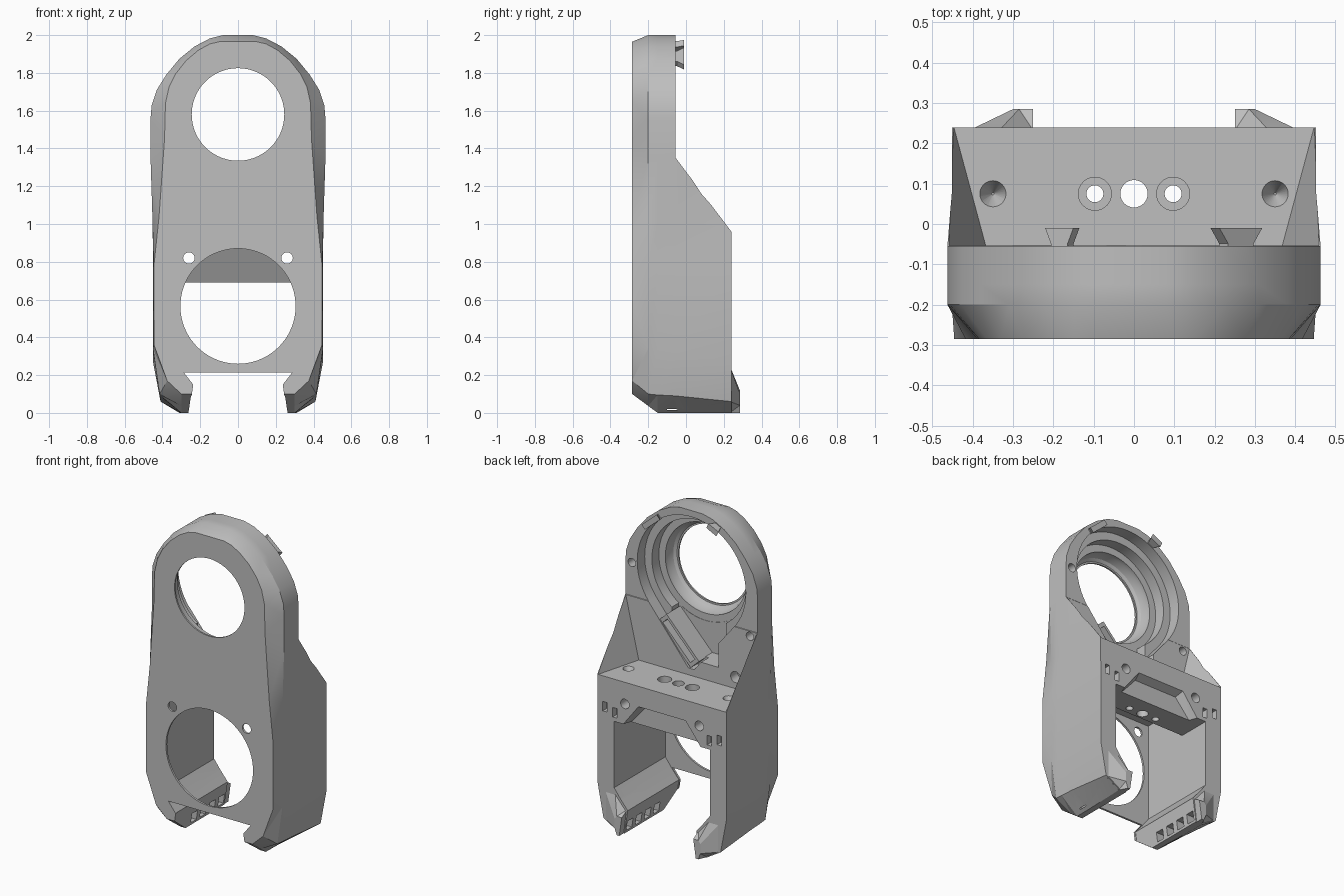
import bpy, bmesh, math
from mathutils import Matrix

cube = bpy.data.objects.get("Cube")
if cube:
    bpy.data.objects.remove(cube, do_unlink=True)

grey = bpy.data.materials.new("plain grey")
grey.use_nodes = True
grey.diffuse_color = (0.52, 0.52, 0.52, 1)
grey.node_tree.nodes["Principled BSDF"].inputs["Base Color"].default_value = grey.diffuse_color


def loft(name, rings, matrix=None):
    """Skin between rings of 3D points with equal counts, closing both ends."""
    bm = bmesh.new()
    rows = [[bm.verts.new(p) for p in ring] for ring in rings]
    n = len(rows[0])
    for a, b in zip(rows, rows[1:]):
        for i in range(n):
            j = (i + 1) % n
            bm.faces.new((a[i], a[j], b[j], b[i]))
    bm.faces.new(rows[0])
    bm.faces.new(rows[-1])
    bm.normal_update()
    bmesh.ops.recalc_face_normals(bm, faces=bm.faces)
    bm.normal_update()
    bmesh.ops.triangulate(bm, faces=bm.faces)
    if matrix:
        bm.transform(matrix)
    if bm.calc_volume(signed=True) < 0:
        bmesh.ops.reverse_faces(bm, faces=bm.faces)
    me = bpy.data.meshes.new(name)
    bm.to_mesh(me)
    bm.free()
    me.materials.append(grey)
    ob = bpy.data.objects.new(name, me)
    bpy.context.collection.objects.link(ob)
    return ob


def ring(y, half):
    """Mirrored xz outline at depth y."""
    return [(x, y, z) for x, z in half] + [(-x, y, z) for x, z in reversed(half)]


def rect(y, x0, x1, z0, z1):
    return [(x0, y, z0), (x1, y, z0), (x1, y, z1), (x0, y, z1)]


def box(name, x0, x1, y0, y1, z0, z1, matrix=None):
    return loft(name, [rect(y0, x0, x1, z0, z1), rect(y1, x0, x1, z0, z1)], matrix)


def disc(name, x, z, steps, n=72):
    """Turned shape along y from (y, radius) steps."""
    ang = [i * math.tau / n for i in range(n)]
    return loft(name, [[(x + r * math.cos(t), y, z + r * math.sin(t)) for t in ang]
                       for y, r in steps])


def post(name, x, y, z0, z1, r0, r1, n=32):
    """Vertical cylinder or cone."""
    ang = [i * math.tau / n for i in range(n)]
    return loft(name, [[(x + r * math.cos(t), y + r * math.sin(t), z) for t in ang]
                       for z, r in ((z0, r0), (z1, r1))])


def volume(me):
    bm = bmesh.new()
    bm.from_mesh(me)
    v = bm.calc_volume(signed=True)
    bm.free()
    return v


def cut(target, cutter):
    """Subtract the cutter, keeping the first solver result with a plausible volume."""
    before, tool = volume(target.data), volume(cutter.data)
    mod = target.modifiers.new("cut", 'BOOLEAN')
    mod.operation = 'DIFFERENCE'
    mod.object = cutter
    for solver in ('MANIFOLD', 'EXACT', 'FLOAT'):
        mod.solver = solver
        bpy.context.view_layer.update()
        deps = bpy.context.evaluated_depsgraph_get()
        me = bpy.data.meshes.new_from_object(target.evaluated_get(deps))
        if -1e-5 < before - volume(me) < tool * 1.02 and len(me.polygons) > 8:
            me.materials.clear()
            me.materials.append(grey)
            target.data = me
            break
    target.modifiers.remove(mod)
    bpy.data.objects.remove(cutter, do_unlink=True)


# Housing: outer shell, narrower at the front
front = [(.1, 1.965), (.15, 1.953), (.21, 1.92), (.275, 1.865), (.33, 1.795), (.365, 1.725),
         (.384, 1.64), (.389, 1.45), (.418, 1.04), (.446, .77), (.446, .6),
         (.445, .36), (.375, .17), (.3, .1)]
crown = [(.08, 2), (.15, 1.982), (.23, 1.94), (.31, 1.875), (.38, 1.79), (.43, 1.71),
         (.457, 1.63), (.463, 1.56), (.463, 1.35)]
sides = [(.452, 1.0), (.45, .77)]
body = loft("housing", [
    ring(-.285, front),
    ring(-.2, crown + sides + [(.45, .34), (.415, .1), (.3, .037)]),
    ring(-.15, crown + sides + [(.45, .33), (.415, .095), (.3, 0)]),
    ring(-.055, crown + sides + [(.45, .32), (.415, .09), (.3, 0)]),
    ring(.24, [(min(x, .451), z) for x, z in crown] + sides + [(.45, .27), (.41, .06), (.31, 0)])])

# Sloping back and the pocket between the knife-edged side webs
slope = [(-.055, 2.1), (-.055, 1.35), (.24, .96), (.3, .88), (.3, 2.1)]
cut(body, loft("slope_cut", [[(x, y, z) for y, z in slope] for x in (-.6, .6)]))
cut(body, loft("web_cut", [ring(-.053, [(.462, 1.36), (.368, .957)]),
                           ring(.3, [(.557, 1.36), (.463, .957)])]))

# Lower chamber with a stepped ceiling, open at the back and bottom
leg = [(.335, .27), (.29, .21), (.24, .15), (.27, -.05)]
ceiling = ((-.272, .885), (-.07, .885), (.03, .69), (.3, .69))
cut(body, loft("chamber_cut", [ring(y, [(.335, top)] + leg) for y, top in ceiling]))
cut(body, loft("foot_gap_cut", [ring(y, [(.288, .215), (.237, .15), (.266, -.05)])
                                for y in (-.3, -.22)]))
cut(body, loft("ceiling_notch", [ring(.19, [(.15, .805), (.26, .68)]),
                                 ring(.245, [(.165, .83), (.28, .68)])]))

# Upper socket: teardrop recess, stepped bore and channel
r, apex = .38, .58
start = math.acos(r / apex)
arc = [-math.pi / 2 + start + i * (math.tau - 2 * start) / 64 for i in range(65)]
drop = [(r * math.cos(a), 1.58 + r * math.sin(a)) for a in arc] + [(-.02, 1.0), (.02, 1.0)]
cut(body, loft("teardrop_cut", [[(x, y, z) for x, z in drop] for y in (-.13, .1)]))
cut(body, disc("bore_step_cut", 0, 1.58, ((-.2, .33), (0, .33))))
channel = [(-.19, 1.06), (.03, 1.06), (.19, 1.23), (.19, 1.5), (-.19, 1.5)]
cut(body, loft("channel_cut", [[(x, y, z) for x, z in channel] for y in (-.198, -.04)]))
cut(body, disc("bore_lip_cut", 0, 1.58, ((-.275, .255), (-.262, .272), (-.225, .285), (-.1, .285))))
cut(body, disc("upper_window_cut", 0, 1.58, ((-.4, .245), (-.1, .245))))
cut(body, disc("lower_window_cut", 0, .565, ((-.4, .305), (-.15, .305))))

# Screw holes, back slots and foot teeth
for s in (-1, 1):
    cut(body, disc("through_hole", s * .26, .82, ((-.4, .03), (.4, .03)), 32))
    for x, z in ((.33, .745), (.4, .765)):
        cut(body, box("back_slot", s * x - .015, s * x + .015, .2, .3, z - .03, z + .03))
    cut(body, post("sink", s * .35, .075, .9, .962, .003, .035))
    cut(body, post("bore", s * .097, .075, .5, 1.1, .021, .021))
    cut(body, post("counterbore", s * .097, .075, .92, 1.0, .041, .041))
    for i in range(4):
        y = -.1 + i * .09
        cut(body, box("tooth_gap", s * .28 - .045, s * .28 + .045, y, y + .055, .015, .075))
cut(body, post("middle_bore", 0, .075, .5, 1.1, .034, .034))
for x, z, r in ((.418, 1.56, .026), (-.41, 1.315, .026), (-.31, 1.03, .035)):
    cut(body, disc("blind_hole", x, z, ((-.12, r), (0, r)), 32))

parts = [body]

# Foot lugs at the back
for s, side in ((1, "left"), (-1, "right")):
    outer = [(.268, 0), (.31, 0), (.41, .06), (.41, .25), (.335, .25), (.25, .15)]
    inner = [(.268, 0), (.285, 0), (.3, .04), (.3, .1), (.285, .12), (.25, .12)]
    parts.append(loft("foot_lug_" + side, [[(s * x, y, z) for x, z in o]
                                           for y, o in ((.232, outer), (.285, inner))]))

# Dovetail tabs on the rim
for x, z, w, side in ((.254, 1.876, .07, "left"), (-.178, 1.942, .039, "right")):
    turn = Matrix.Rotation(math.atan2(x, z - 1.58), 4, 'Y')
    place = Matrix.Translation((x, 0, z)) @ turn
    parts.append(loft("rim_tab_" + side, [rect(-.06, -w * .6, w * .6, -.017, .017),
                                          rect(-.048, -w * .6, w * .6, -.017, .017),
                                          rect(-.01, -w, w, -.017, .017)], place))

# Slotted bar along one side of the socket
tilt = Matrix.Translation((.09, 0, 1.152)) @ Matrix.Rotation(-math.radians(46.5), 4, 'Y')
bar = box("slotted_bar", -.165, .165, -.21, -.06, -.045, .035, tilt)
cut(bar, box("bar_slot", -.14, .14, -.15, .0, -.025, .018, tilt))
parts.append(bar)

# Shading
bpy.ops.object.select_all(action='DESELECT')
for ob in parts:
    ob.select_set(True)
bpy.context.view_layer.objects.active = body
bpy.ops.object.shade_smooth_by_angle(angle=math.radians(22))
